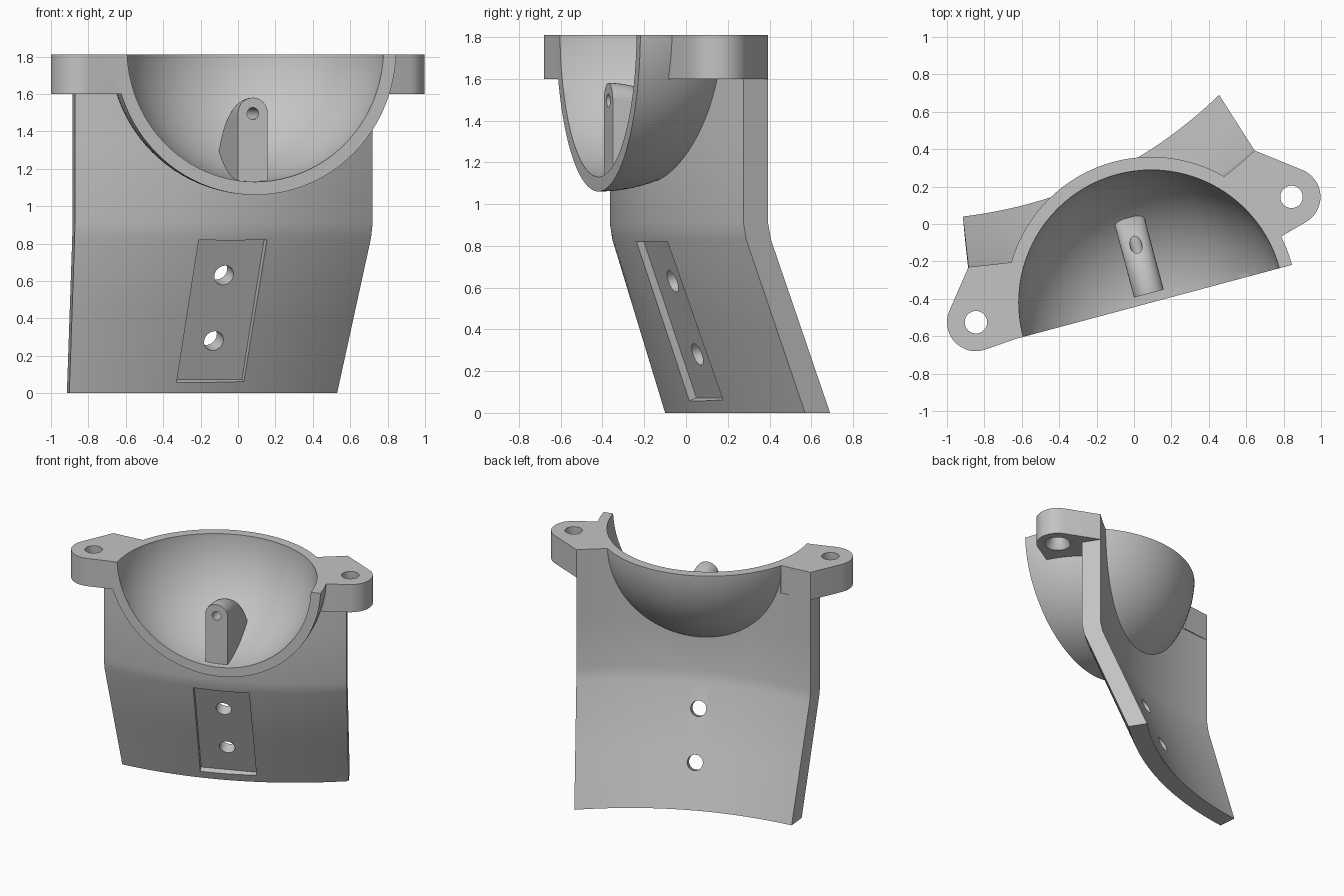
import bpy, bmesh, math
from mathutils import Vector, Matrix

cube = bpy.data.objects.get("Cube")
if cube:
    bpy.data.objects.remove(cube, do_unlink=True)

TOP, BEND = 1.81, 0.87
CENTRE = Vector((0.0925, -0.42, 1.84))
TURN = Matrix.Rotation(math.radians(15), 4, "Z")
FRAME = Matrix.Translation(CENTRE) @ TURN
SLOPE = Vector((-0.405, 0.846, 0.342)).normalized()   # through the leaning plate

grey = bpy.data.materials.new("light_grey")
grey.use_nodes = True
grey.diffuse_color = (0.55, 0.55, 0.55, 1)
grey.node_tree.nodes["Principled BSDF"].inputs["Base Color"].default_value = (0.55, 0.55, 0.55, 1)


def finish(name, bm):
    bmesh.ops.recalc_face_normals(bm, faces=bm.faces[:])
    mesh = bpy.data.meshes.new(name)
    bm.to_mesh(mesh)
    bm.free()
    mesh.materials.append(grey)
    ob = bpy.data.objects.new(name, mesh)
    bpy.context.scene.collection.objects.link(ob)
    return ob


def loft(name, rings):
    """Solid through closed rings of equal length."""
    bm = bmesh.new()
    rows = [[bm.verts.new(p) for p in ring] for ring in rings]
    n = len(rows[0])
    for a, b in zip(rows, rows[1:]):
        for i in range(n):
            j = (i + 1) % n
            bm.faces.new((a[i], a[j], b[j], b[i]))
    bm.faces.new(rows[0])
    bm.faces.new(rows[-1])
    return finish(name, bm)


def hull(name, points):
    bm = bmesh.new()
    for p in points:
        bm.verts.new(p)
    res = bmesh.ops.convex_hull(bm, input=bm.verts[:])
    loose = [v for v in bm.verts if not v.link_faces]
    bmesh.ops.delete(bm, geom=loose, context="VERTS")
    bmesh.ops.dissolve_limit(bm, angle_limit=0.01, verts=bm.verts[:], edges=bm.edges[:])
    return finish(name, bm)


def rod(name, centre, axis, r1, r2, depth):
    bm = bmesh.new()
    rot = Vector(axis).to_track_quat("Z", "Y").to_matrix().to_4x4()
    bmesh.ops.create_cone(bm, cap_ends=True, segments=40, radius1=r1, radius2=r2,
                          depth=depth, matrix=Matrix.Translation(centre) @ rot)
    return finish(name, bm)


def ball(name, radius, cuts=()):
    bm = bmesh.new()
    bmesh.ops.create_uvsphere(bm, u_segments=96, v_segments=48, radius=radius, matrix=FRAME)
    for point, normal in cuts:
        bmesh.ops.bisect_plane(bm, geom=bm.verts[:] + bm.edges[:] + bm.faces[:], dist=1e-4,
                               plane_co=point, plane_no=normal, clear_outer=True)
        bmesh.ops.holes_fill(bm, edges=[e for e in bm.edges if e.is_boundary], sides=0)
    return finish(name, bm)


def combine(target, other, operation):
    mod = target.modifiers.new("join", "BOOLEAN")
    mod.object, mod.operation, mod.solver = other, operation, "EXACT"
    bpy.context.view_layer.update()
    deps = bpy.context.evaluated_depsgraph_get()
    mesh = bpy.data.meshes.new_from_object(target.evaluated_get(deps))
    target.modifiers.clear()
    target.data = mesh
    bpy.data.objects.remove(other, do_unlink=True)


def arc(a, b, sag, n=40):
    """Shallow arc from a to b, bulging to the front."""
    a, b = Vector(a), Vector(b)
    d = (b - a).normalized()
    out = Vector((d.y, -d.x))
    return [a.lerp(b, i / n) + out * sag * (1 - (2 * i / n - 1) ** 2) for i in range(n + 1)]


# curved plate: upright above the bend, leaning back below it
upper = arc((-0.872, -0.365), (0.72, 0.275), 0.155) + arc((-0.885, -0.23), (0.645, 0.393), 0.155)[::-1]
lower = arc((-0.902, -0.10), (0.53, 0.57), 0.127) + arc((-0.915, 0.04), (0.455, 0.69), 0.127)[::-1]
rings = []
for z in (0, 0.4, BEND - 0.04, BEND + 0.04, 1.3, TOP):
    f = min(z / BEND, 1)
    rings.append([(*p.lerp(q, f), z) for p, q in zip(lower, upper)])
body = loft("cup_bracket", rings)

# quarter-sphere cup
facing = TURN @ Vector((0, -1, 0))
combine(body, ball("cup_outer", 0.78, [(CENTRE, facing), ((0, 0, TOP), (0, 0, 1))]), "UNION")

# mounting ears, hulled from a round end and the corners that meet the cup
EARS = [
    ((0.842, 0.145), [(0.645, 0.393), (0.49, 0.245), (0.79, -0.065), (0.6, -0.167)]),
    ((-0.845, -0.525), [(-0.885, -0.23), (-0.655, -0.205), (-0.5, -0.3), (-0.55, -0.585)]),
]
for (cx, cy), corners in EARS:
    ring = [(cx + 0.155 * math.cos(k * math.pi / 24), cy + 0.155 * math.sin(k * math.pi / 24))
            for k in range(48)]
    combine(body, hull("ear", [(x, y, z) for x, y in ring + corners for z in (1.6, TOP)]), "UNION")

# hollow of the cup
combine(body, ball("cup_hollow", 0.71), "DIFFERENCE")

# arched post standing in the cup, its ridge curving down to the back
rings = []
HALF = 0.082
for i in range(25):
    v = 0.05 + 0.42 * math.sin(i / 24 * math.pi / 2)
    base = 1.84 - math.sqrt(0.745 ** 2 - v * v)
    ridge = 1.2 + 0.38 * math.sqrt(1 - ((v - 0.05) / 0.44) ** 2)
    ring = [(HALF, v, base), (-HALF, v, base)]
    for k in range(17):
        a = math.pi * (1 - k / 16)
        z = max(ridge - HALF + HALF * math.sin(a), base + 0.006)
        ring.append((HALF * math.cos(a), v, z))
    rings.append([FRAME @ Vector((x, y, z - CENTRE.z)) for x, y, z in ring])
combine(body, loft("post", rings), "UNION")

# pin hole through the post
pin = FRAME @ Vector((0, 0.2, 1.495 - CENTRE.z))
combine(body, rod("pin_hole", pin, facing, 0.032, 0.032, 0.5), "DIFFERENCE")

# countersunk holes in the ears
for (cx, cy), _ in EARS:
    combine(body, rod("ear_hole", (cx, cy, 1.7), (0, 0, 1), 0.06, 0.06, 0.6), "DIFFERENCE")
    combine(body, rod("ear_sink", (cx, cy, 1.62), (0, 0, 1), 0.105, 0.06, 0.08), "DIFFERENCE")

# shallow slot in the leaning front, with two bolt holes
corners = [(-0.21, -0.235, 0.82), (0.155, -0.09, 0.82), (-0.33, 0.02, 0.06), (0.035, 0.17, 0.06)]
slot = [Vector(c) + SLOPE * d for c in corners for d in (-0.15, 0.035)]
combine(body, hull("slot", slot), "DIFFERENCE")
for centre in ((-0.075, -0.065, 0.63), (-0.13, 0.055, 0.28)):
    combine(body, rod("bolt_hole", centre, SLOPE, 0.055, 0.055, 0.6), "DIFFERENCE")

# smooth shading with crisp edges
bpy.ops.object.select_all(action="DESELECT")
body.select_set(True)
bpy.context.view_layer.objects.active = body
bpy.ops.object.shade_smooth_by_angle(angle=math.radians(30))
